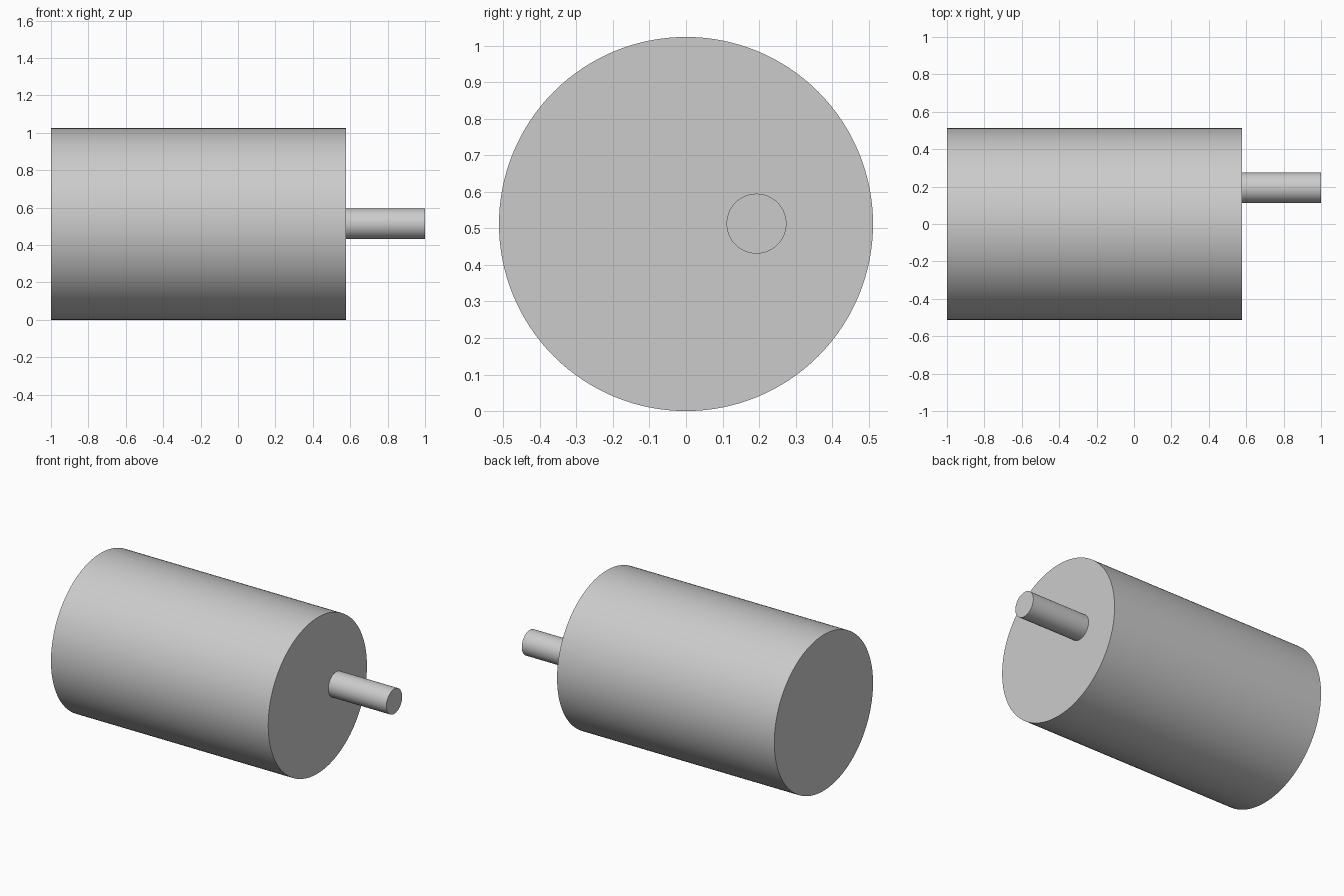
import bpy, math

if "Cube" in bpy.data.objects:
    bpy.data.objects.remove(bpy.data.objects["Cube"])

R = 0.512  # body radius, also the axis height


def rod(name, x0, x1, y, z, radius, sides):
    """Smooth cylinder running along x from x0 to x1."""
    bpy.ops.mesh.primitive_cylinder_add(
        vertices=sides, radius=radius, depth=x1 - x0,
        location=((x0 + x1) / 2, y, z), rotation=(0, math.pi / 2, 0))
    ob = bpy.context.object
    ob.name = name
    bpy.ops.object.transform_apply(location=False, rotation=True, scale=True)
    bpy.ops.object.shade_smooth_by_angle(angle=math.radians(30))
    return ob


# Main motor housing
rod("motor_body", -1.0, 0.578, 0.0, R, R, 128)

# Off-centre output shaft, seated on the end face
rod("output_shaft", 0.578, 1.0, 0.193, R + 0.001, 0.082, 64)
